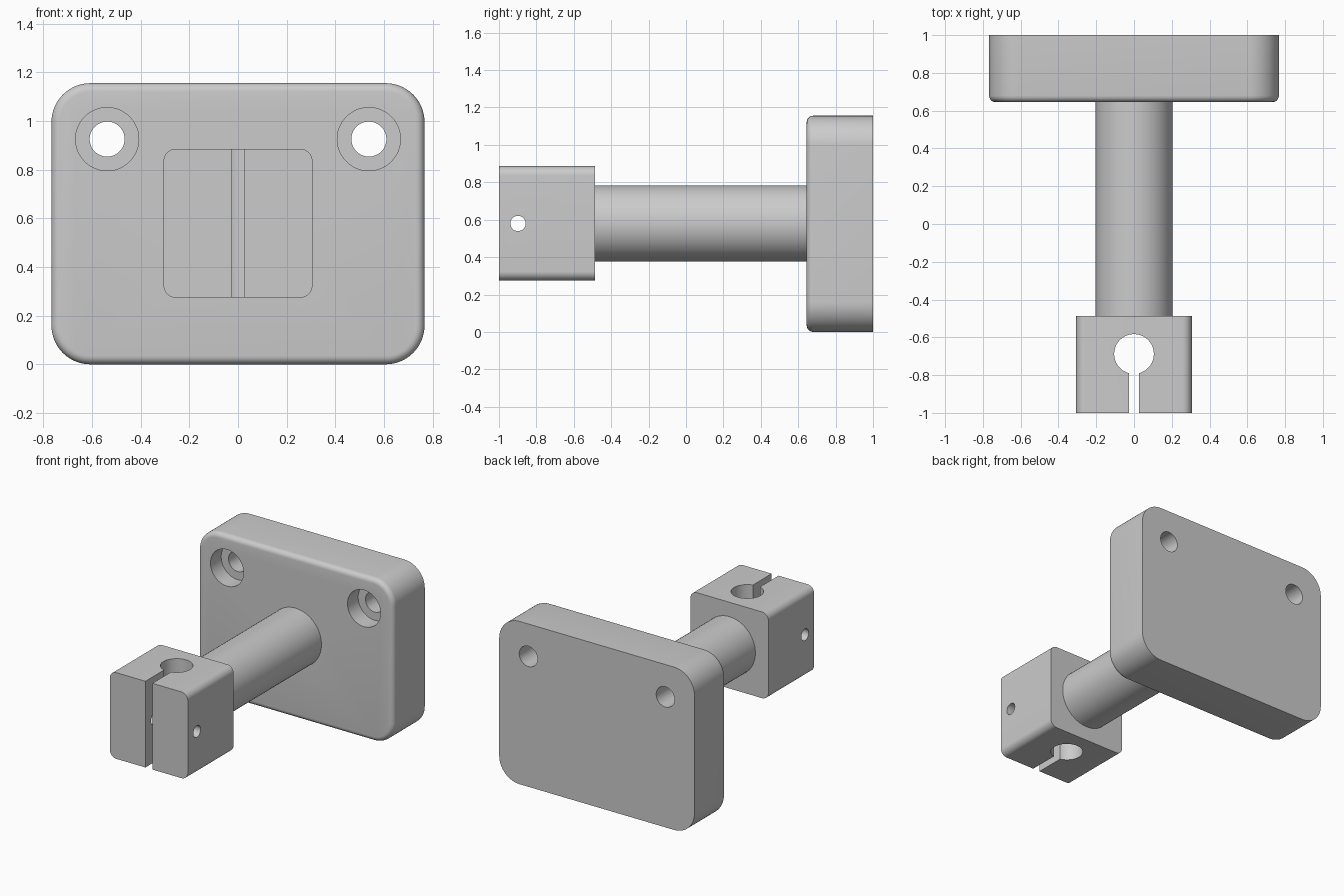
import bpy, bmesh
from math import sin, cos, pi
from mathutils import Vector

if "Cube" in bpy.data.objects:
    bpy.data.objects.remove(bpy.data.objects["Cube"])


def rounded_rect(hx, hz, r, cz, seg):
    """Outline of a rounded rectangle in the XZ plane."""
    pts = []
    for q, (sx, sz) in enumerate([(1, 1), (-1, 1), (-1, -1), (1, -1)]):
        for i in range(seg + 1):
            a = (q + i / seg) * pi / 2
            pts.append((sx * (hx - r) + r * cos(a), cz + sz * (hz - r) + r * sin(a)))
    return pts


def loft(name, hx, hz, r, cz, sections, seg):
    """Stack rounded rectangles along Y; sections are (y, inset)."""
    bm = bmesh.new()
    rings = []
    for y, d in sections:
        outline = rounded_rect(hx - d, hz - d, r - d, cz, seg)
        rings.append([bm.verts.new((x, y, z)) for x, z in outline])
    n = len(rings[0])
    for a, b in zip(rings, rings[1:]):
        for i in range(n):
            bm.faces.new((a[i], a[(i + 1) % n], b[(i + 1) % n], b[i]))
    bm.faces.new(rings[0])
    bm.faces.new(rings[-1])
    return finish(name, bm)


def cylinder(name, start, end, r, seg=64):
    start, end = Vector(start), Vector(end)
    axis = end - start
    bm = bmesh.new()
    bmesh.ops.create_cone(bm, cap_ends=True, segments=seg, radius1=r, radius2=r, depth=axis.length)
    bm.transform(axis.to_track_quat('Z', 'Y').to_matrix().to_4x4())
    bmesh.ops.translate(bm, verts=bm.verts, vec=(start + end) / 2)
    return finish(name, bm)


def box(name, lo, hi):
    lo, hi = Vector(lo), Vector(hi)
    bm = bmesh.new()
    bmesh.ops.create_cube(bm, size=1)
    bmesh.ops.scale(bm, verts=bm.verts, vec=hi - lo)
    bmesh.ops.translate(bm, verts=bm.verts, vec=(lo + hi) / 2)
    return finish(name, bm)


def finish(name, bm):
    bmesh.ops.recalc_face_normals(bm, faces=bm.faces)
    me = bpy.data.meshes.new(name)
    bm.to_mesh(me)
    bm.free()
    ob = bpy.data.objects.new(name, me)
    bpy.context.collection.objects.link(ob)
    return ob


def combine(target, other, operation):
    """Apply a boolean and remove the helper."""
    mod = target.modifiers.new(operation.lower(), 'BOOLEAN')
    mod.operation, mod.solver, mod.object = operation, 'EXACT', other
    bpy.context.view_layer.objects.active = target
    bpy.ops.object.modifier_apply(modifier=mod.name)
    bpy.data.objects.remove(other)


MID_Z = 0.58

# Wall plate with rounded corners and a filleted front edge
F = 0.035
sections = [(0.645 + F * (1 - sin(t * pi / 12)), F * (1 - cos(t * pi / 12))) for t in range(6, -1, -1)]
plate = loft("mounting_bracket", 0.767, 0.578, 0.16, 0.578, sections + [(1.0, 0)], 14)

# Counterbored screw holes
for s in (-1, 1):
    x, z = s * 0.538, 0.926
    combine(plate, cylinder("screw_hole", (x, 0.5, z), (x, 1.1, z), 0.072, 48), 'DIFFERENCE')
    combine(plate, cylinder("counterbore", (x, 0.5, z), (x, 0.765, z), 0.13, 48), 'DIFFERENCE')

# Clamp block with vertical bore, front slot and cross bolt hole
block = loft("clamp_block", 0.306, 0.306, 0.05, MID_Z, [(-1.0, 0), (-0.487, 0)], 10)
combine(block, cylinder("bore", (0, -0.688, 0), (0, -0.688, 1.2), 0.105), 'DIFFERENCE')
combine(block, box("slot", (-0.027, -1.1, 0), (0.027, -0.69, 1.2)), 'DIFFERENCE')
combine(block, cylinder("bolt_hole", (-0.5, -0.898, MID_Z), (0.5, -0.898, MID_Z), 0.041, 32), 'DIFFERENCE')

# Round arm joining block and plate
arm = cylinder("arm", (0, -0.52, MID_Z), (0, 0.68, MID_Z), 0.204)
combine(plate, arm, 'UNION')
combine(plate, block, 'UNION')

bpy.ops.object.select_all(action='DESELECT')
plate.select_set(True)
bpy.context.view_layer.objects.active = plate
bpy.ops.object.shade_smooth_by_angle(angle=pi / 6)
